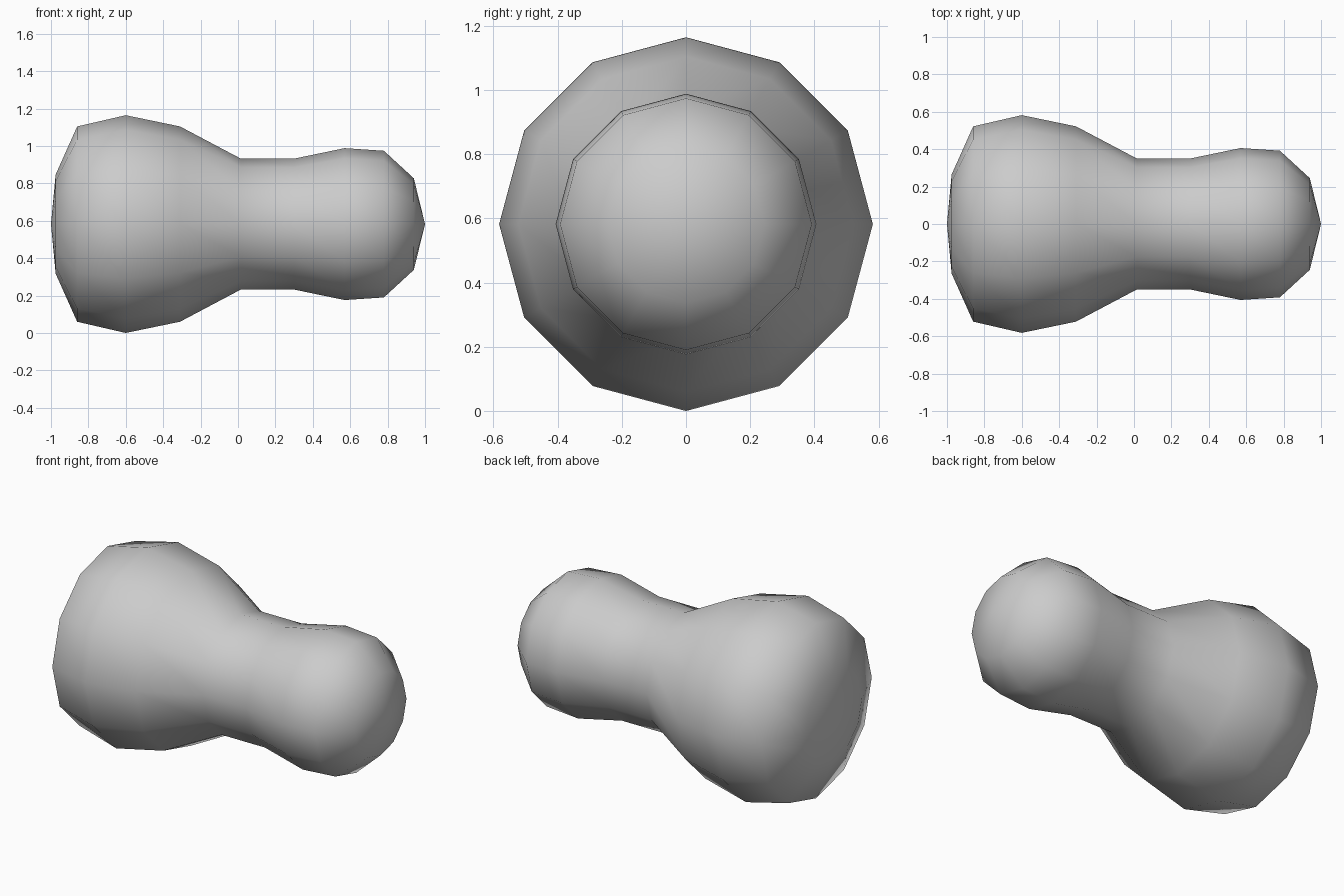
import bpy, bmesh
from math import pi
from mathutils import Vector

if "Cube" in bpy.data.objects:
    bpy.data.objects.remove(bpy.data.objects["Cube"])

SIDES = 12
AXIS_Z = 0.582

# Profile along x: (x, radius), from the wide end to the narrow end
PROFILE = [(-1.0, 0), (-0.975, 0.265), (-0.86, 0.522), (-0.6, 0.582),
           (-0.31, 0.522), (0.015, 0.35), (0.30, 0.35), (0.57, 0.406),
           (0.78, 0.392), (0.94, 0.245), (1.0, 0)]

# Rounded two-lobed body, revolved around the x axis
bm = bmesh.new()
verts = [bm.verts.new((x, 0, AXIS_Z + r)) for x, r in PROFILE]
edges = [bm.edges.new(pair) for pair in zip(verts, verts[1:])]
bmesh.ops.spin(bm, geom=verts + edges, cent=Vector((0, 0, AXIS_Z)),
               axis=Vector((1, 0, 0)), angle=2 * pi, steps=SIDES,
               use_duplicate=False)
bmesh.ops.remove_doubles(bm, verts=bm.verts[:], dist=0.001)
bmesh.ops.recalc_face_normals(bm, faces=bm.faces[:])
for face in bm.faces:
    face.smooth = True

mesh = bpy.data.meshes.new("rounded_body")
bm.to_mesh(mesh)
bm.free()
body = bpy.data.objects.new("rounded_body", mesh)
bpy.context.collection.objects.link(body)
